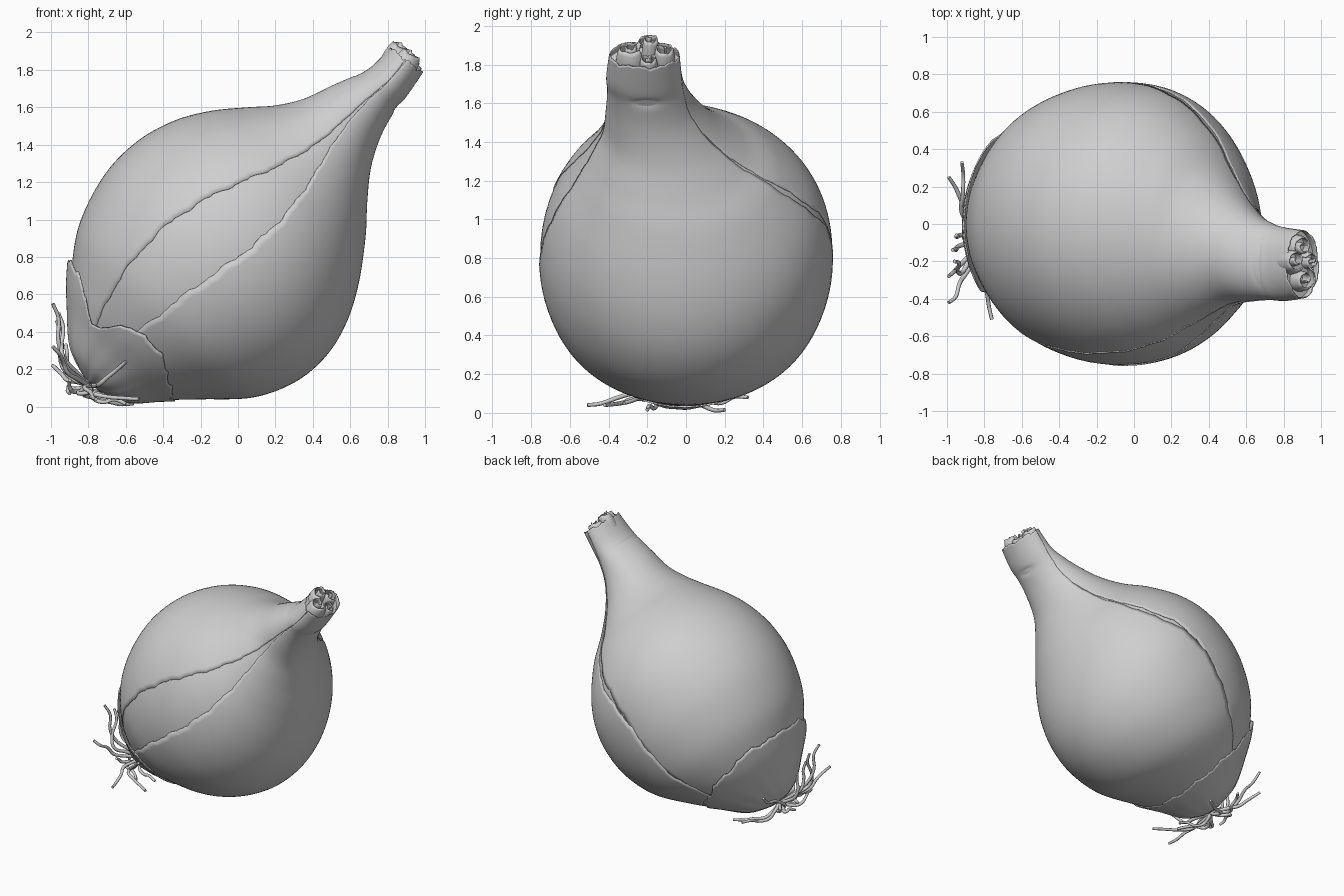
import bpy, bmesh, math, random
from mathutils import Vector

cube = bpy.data.objects.get("Cube")
if cube:
    bpy.data.objects.remove(cube, do_unlink=True)
random.seed(4)

mat = bpy.data.materials.new("plain grey")
mat.use_nodes = True
GREY = (0.62, 0.62, 0.62, 1)
mat.diffuse_color = GREY
mat.node_tree.nodes["Principled BSDF"].inputs["Base Color"].default_value = GREY

# Bulb sections: upper x, z, lower x, z, centre y, half width in y
RINGS = [
    (-0.81, 0.14, -0.77, 0.10, -0.06, 0.03),
    (-0.885, 0.30, -0.61, 0.03, -0.03, 0.20),
    (-0.897, 0.50, -0.41, 0.036, -0.01, 0.36),
    (-0.893, 0.70, -0.20, 0.04, 0, 0.51),
    (-0.85, 0.97, 0.08, 0.05, 0, 0.66),
    (-0.72, 1.23, 0.30, 0.13, 0, 0.74),
    (-0.55, 1.41, 0.46, 0.26, 0, 0.757),
    (-0.35, 1.525, 0.57, 0.43, 0, 0.728),
    (-0.15, 1.58, 0.64, 0.64, -0.01, 0.65),
    (0.05, 1.60, 0.68, 0.90, -0.04, 0.52),
    (0.20, 1.61, 0.69, 1.10, -0.09, 0.40),
    (0.35, 1.645, 0.71, 1.28, -0.13, 0.30),
    (0.50, 1.715, 0.76, 1.44, -0.175, 0.237),
    (0.62, 1.768, 0.83, 1.57, -0.20, 0.205),
    (0.71, 1.815, 0.90, 1.66, -0.215, 0.195),
    (0.82, 1.925, 0.99, 1.79, -0.215, 0.18),
]
LAST = len(RINGS) - 1


def spline(table, t):
    """Catmull-Rom through equally spaced rows."""
    n = len(table) - 1
    i = min(int(t), n - 1)
    f = t - i
    p = [table[max(0, min(n, i + k))] for k in (-1, 0, 1, 2)]
    return [0.5 * (2 * b + (c - a) * f + (2 * a - 5 * b + 4 * c - d) * f * f
                   + (3 * b - a - 3 * c + d) * f ** 3) for a, b, c, d in zip(*p)]


def surface(t, deg, off=0.0):
    """Point on the bulb: 0 deg is the upper side, 90 the front, 180 the underside."""
    ux, uz, lx, lz, yc, ry = spline(RINGS, t)
    a = math.radians(deg)
    c = Vector(((ux + lx) / 2, yc, (uz + lz) / 2))
    r = Vector(((ux - lx) / 2 * math.cos(a), -ry * math.sin(a), (uz - lz) / 2 * math.cos(a)))
    return c + r + r.normalized() * off


def jag(x, amp):
    return amp * (math.sin(x * 2.1) + 0.6 * math.sin(x * 4.7 + 1) + 0.4 * math.sin(x * 9.3 + 2))


def finish(obj, thick):
    if thick:
        m = obj.modifiers.new("thickness", "SOLIDIFY")
        m.thickness, m.offset = thick, -1
    obj.data.materials.append(mat)
    bpy.ops.object.select_all(action="DESELECT")
    obj.select_set(True)
    bpy.context.view_layer.objects.active = obj
    bpy.ops.object.shade_smooth_by_angle(angle=math.radians(40))


def sheet(name, fn, nu, nv, thick=0.0, closed=False, caps=False):
    """Grid of fn(u, v); v runs around and may close on itself."""
    bm = bmesh.new()
    cols = nv if closed else nv + 1
    g = [[bm.verts.new(fn(i / nu, j / nv)) for j in range(cols)] for i in range(nu + 1)]
    for i in range(nu):
        for j in range(nv):
            k = (j + 1) % cols
            bm.faces.new((g[i][j], g[i][k], g[i + 1][k], g[i + 1][j]))
    if caps:
        bm.faces.new(g[0][::-1])
        bm.faces.new(g[-1])
    if closed:
        bmesh.ops.recalc_face_normals(bm, faces=bm.faces)
    me = bpy.data.meshes.new(name)
    bm.to_mesh(me)
    bm.free()
    obj = bpy.data.objects.new(name, me)
    bpy.context.collection.objects.link(obj)
    finish(obj, thick)


# Inner bulb, closed below the neck opening
sheet("bulb", lambda u, v: surface(u * (LAST - 0.35), v * 360, -0.004), 70, 96,
      closed=True, caps=True)

# Dry skins with torn edges; edge angles are listed from root to neck
FRONT_UPPER = [(60,), (63,), (70,), (80,), (88,), (88,)]
FRONT_LOWER = [(86,), (89,), (95,), (95,), (92,), (90,)]
BACK = [(262,), (266,), (269,), (253,), (243,), (268,)]


def skin(edge0, edge1, turn, t0, off):
    def fn(u, v):
        t = t0 + (LAST - t0) * u
        s = u * 5
        a0 = spline(edge0, s)[0] + turn + jag(t * 2.5, 0.5)
        a1 = spline(edge1, s)[0] + jag(t * 2.5 + 4, 0.5)
        a = a0 + (a1 - a0) * v
        # gently ragged mouth rim and a short crease pressed into the neck
        t -= max(0, u - 0.9) * (0.7 + jag(a * 0.05, 0.6))
        crease = 0.013 * math.exp(-((t - 13.3) / 0.2) ** 2)
        crease *= math.exp(-((a - 180) / 20) ** 2) + math.exp(-(a / 35) ** 2)
        return surface(min(t, LAST), a, off - crease)
    return fn


sheet("lower_skin", skin(FRONT_LOWER, BACK, 0, 1.0, 0.002), 110, 56, 0.006)
sheet("upper_skin", skin(BACK, FRONT_UPPER, -360, 2.0, 0.0), 110, 56, 0.004)

# Loose torn wrapper around the root end, height listed every 30 degrees
WRAP = [(3.15,), (3.2,), (2.3,), (3.2,), (2.9,), (2.4,), (2.25,), (2.3,), (2.5,),
        (2.8,), (3.1,), (3.25,), (3.15,)]


def wrapper(u, v):
    a = v * 360
    top = spline(WRAP, v * 12)[0] + jag(a * math.pi / 180 * 5, 0.05)
    t = 0.15 + (top - 0.15) * u
    flare = 0.7 + 0.5 * math.cos(math.radians(a))
    return surface(t, a, 0.012 + 0.018 * u * flare + 0.004 * (1 - u) * math.sin(v * 28 * math.pi))


sheet("root_wrapper", wrapper, 30, 120, 0.008, closed=True)

# Dried leaf scrolls packed in the neck: base point, tip point, radius, twist
axis_x = Vector((0, 1, 0))
SCROLLS = [((0.82, -0.29, 1.73), (0.925, -0.295, 1.895), 0.082, 0.5),
           ((0.78, -0.20, 1.75), (0.875, -0.19, 1.935), 0.075, 2.4),
           ((0.80, -0.12, 1.72), (0.91, -0.12, 1.885), 0.075, 4.0),
           ((0.86, -0.20, 1.70), (0.955, -0.20, 1.835), 0.055, 5.2)]
for n, (b, e, rad, twist) in enumerate(SCROLLS):
    b, e = Vector(b), Vector(e)
    ey = axis_x.cross((e - b).normalized()).normalized()

    def scroll(u, v):
        w = twist + v * 9.5
        r = rad * (1 - 0.85 * v) * (1 - 0.3 * u ** 5)
        tip = u * (0.94 + 0.07 * v + jag(w * 0.7, 0.025))
        return b.lerp(e, tip) + (axis_x * math.cos(w) + ey * math.sin(w)) * r
    sheet(f"leaf_scroll_{n + 1}", scroll, 10, 60, 0.007)

# Wiry roots: hug the base, then flick out to each tip (bend point, tip)
ROOTS = [((-0.93, -0.22, 0.26), (-0.99, -0.28, 0.55)),
         ((-0.92, -0.26, 0.22), (-0.96, -0.20, 0.50)),
         ((-0.91, -0.28, 0.18), (-0.99, -0.42, 0.32)),
         ((-0.94, -0.12, 0.24), (-0.97, -0.14, 0.46)),
         ((-0.82, -0.28, 0.10), (-0.76, -0.51, 0.04)),
         ((-0.78, -0.28, 0.07), (-0.53, -0.42, 0.04)),
         ((-0.74, -0.31, 0.12), (-0.60, -0.41, 0.24)),
         ((-0.93, -0.06, 0.20), (-0.95, -0.06, 0.38)),
         ((-0.92, 0.06, 0.18), (-0.92, 0.33, 0.33)),
         ((-0.91, 0.10, 0.14), (-0.99, 0.25, 0.22)),
         ((-0.82, 0.12, 0.06), (-0.72, 0.32, 0.08)),
         ((-0.76, 0.08, 0.04), (-0.56, 0.20, 0.015)),
         ((-0.90, 0.02, 0.10), (-0.90, -0.10, 0.07)),
         ((-0.78, -0.14, 0.05), (-0.60, -0.20, 0.015)),
         ((-0.88, -0.16, 0.08), (-0.90, -0.26, 0.14)),
         ((-0.85, -0.20, 0.07), (-0.68, -0.32, 0.05))]
cu = bpy.data.curves.new("roots", "CURVE")
cu.dimensions = "3D"
cu.bevel_depth, cu.bevel_resolution, cu.resolution_u = 0.012, 2, 5
cu.use_fill_caps = True


def wobble(size):
    return Vector([random.uniform(-size, size) for _ in range(3)])


for bend, tip in ROOTS:
    start = Vector((-0.79, -0.07, 0.11))
    bend, tip = Vector(bend), Vector(tip)
    pts = [start, start.lerp(bend, 0.6) + wobble(0.01), bend,
           bend.lerp(tip, 0.35) + wobble(0.015), bend.lerp(tip, 0.7) + wobble(0.015), tip]
    sp = cu.splines.new("BEZIER")
    sp.bezier_points.add(len(pts) - 1)
    for i, (bp, p) in enumerate(zip(sp.bezier_points, pts)):
        bp.co = p
        bp.handle_left_type = bp.handle_right_type = "AUTO"
        bp.radius = 1.15 - 0.07 * i
cu.materials.append(mat)
roots = bpy.data.objects.new("roots", cu)
bpy.context.collection.objects.link(roots)
